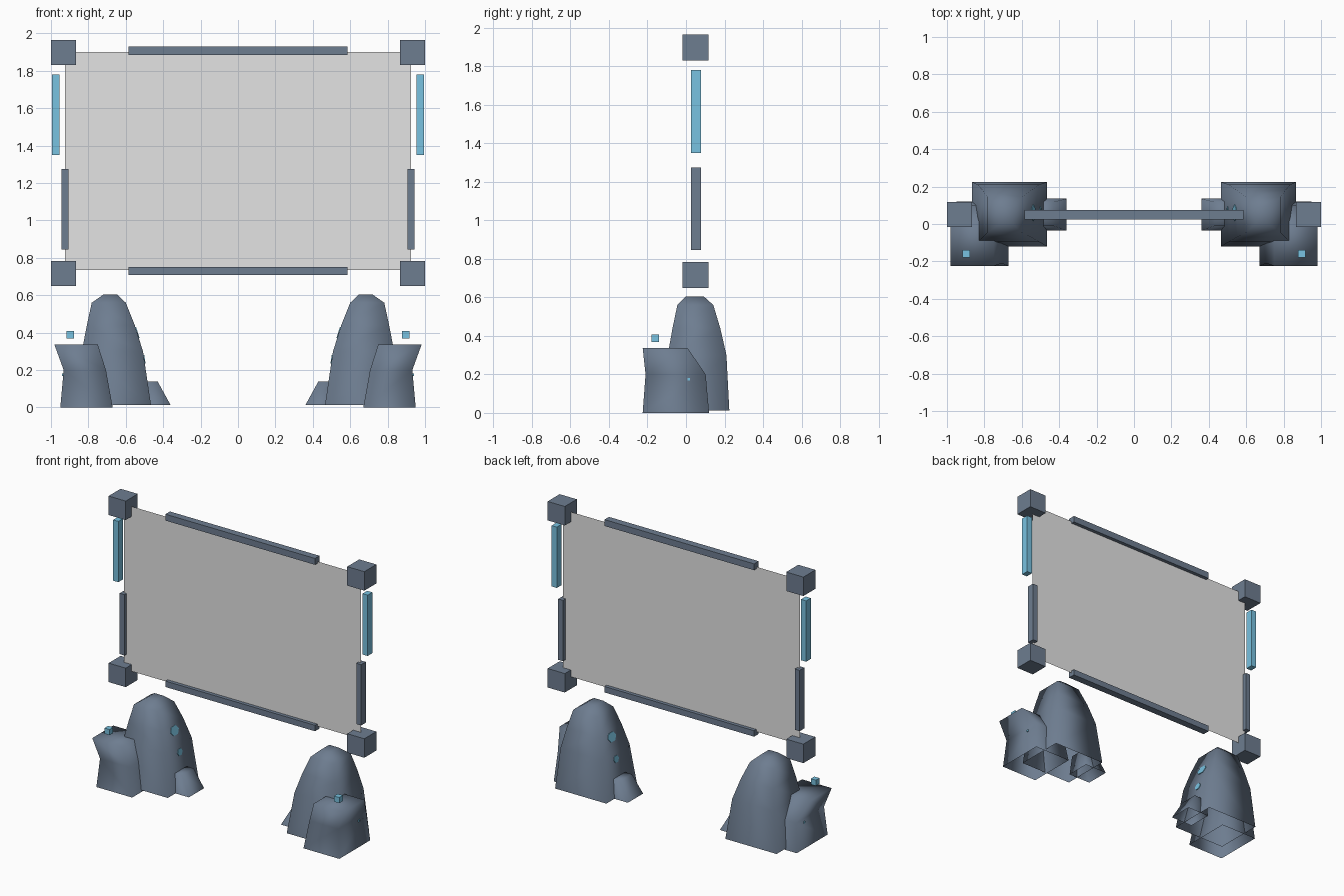
import bpy, bmesh, math
from mathutils import Matrix, Vector

if "Cube" in bpy.data.objects:
    bpy.data.objects.remove(bpy.data.objects["Cube"])


def material(name, rgb):
    m = bpy.data.materials.new(name)
    m.diffuse_color = (*rgb, 1)
    m.use_nodes = True
    m.node_tree.nodes["Principled BSDF"].inputs["Base Color"].default_value = m.diffuse_color
    return m


STONE = material("slate_stone", (0.155, 0.205, 0.28))
GLOW = material("glow_blue", (0.19, 0.54, 0.75))
SCREEN = material("screen_grey", (0.77, 0.77, 0.77))


def finish(bm, name, mat, smooth=False):
    bmesh.ops.recalc_face_normals(bm, faces=bm.faces)
    me = bpy.data.meshes.new(name)
    for f in bm.faces:
        f.smooth = smooth
    bm.to_mesh(me)
    bm.free()
    me.materials.append(mat)
    ob = bpy.data.objects.new(name, me)
    bpy.context.collection.objects.link(ob)
    return ob


def box(name, center, size, mat):
    bm = bmesh.new()
    bmesh.ops.create_cube(bm, size=1, matrix=Matrix.Translation(center) @ Matrix.Diagonal((*size, 1)))
    return finish(bm, name, mat)


def rock(name, side, rings):
    """Four-sided smooth loft, open at the bottom; ring = z, x0, x1, y0, y1."""
    bm = bmesh.new()
    loops = []
    for z, x0, x1, y0, y1 in rings:
        loops.append([bm.verts.new((side * x, y, z))
                      for x, y in ((x0, y0), (x1, y0), (x1, y1), (x0, y1))])
    for a, b in zip(loops, loops[1:]):
        for i in range(4):
            j = (i + 1) % 4
            bm.faces.new((a[i], a[j], b[j], b[i]))
    bm.faces.new(loops[-1])
    return finish(bm, name, STONE, True)


def gem(name, side, center, ry, rz, tilt):
    """Thin six-sided plate lying on the inner slope of the tall rock."""
    x, y, z = center
    bm = bmesh.new()
    bmesh.ops.create_cone(bm, cap_ends=True, segments=6, radius1=1, radius2=1, depth=1)
    # local z becomes the plate normal, pointing along x
    m = (Matrix.Translation((side * x, y, z))
         @ Matrix.Rotation(side * tilt, 4, 'Y')
         @ Matrix.Diagonal((0.009, ry, rz, 1))
         @ Matrix.Rotation(math.pi / 2, 4, 'Y'))
    bm.transform(m)
    return finish(bm, name, GLOW)


Y = 0.05  # depth of the frame plane

# screen sheet
bm = bmesh.new()
bm.faces.new([bm.verts.new((x, Y, z)) for x, z in
              ((-0.925, 0.735), (0.925, 0.735), (0.925, 1.9), (-0.925, 1.9))])
finish(bm, "screen", SCREEN)

# long rails above and below
box("top_rail", (0, Y, 1.908), (1.17, 0.05, 0.045), STONE)
box("bottom_rail", (0, Y, 0.73), (1.17, 0.05, 0.042), STONE)

for side, tag in ((-1, "left"), (1, "right")):
    # corner blocks and side bars
    box(f"upper_corner_{tag}", (side * 0.933, Y, 1.897), (0.134, 0.134, 0.134), STONE)
    box(f"lower_corner_{tag}", (side * 0.933, Y, 0.716), (0.134, 0.134, 0.134), STONE)
    box(f"glow_bar_{tag}", (side * 0.975, Y + 0.003, 1.565), (0.04, 0.052, 0.43), GLOW)
    box(f"side_bar_{tag}", (side * 0.925, Y + 0.003, 1.06), (0.038, 0.052, 0.43), STONE)

    # rock cluster
    rock(f"tall_rock_{tag}", side, [
        (0.012, 0.465, 0.866, -0.12, 0.225),
        (0.30, 0.508, 0.835, -0.095, 0.21),
        (0.44, 0.552, 0.808, -0.07, 0.178),
        (0.56, 0.60, 0.782, -0.045, 0.142),
        (0.605, 0.648, 0.718, 0.0, 0.092)])
    rock(f"front_rock_{tag}", side, [
        (0.0, 0.67, 0.95, -0.225, 0.12),
        (0.20, 0.706, 0.932, -0.21, 0.102),
        (0.337, 0.75, 0.982, -0.225, 0.008)])
    rock(f"small_rock_{tag}", side, [
        (0.012, 0.36, 0.53, -0.035, 0.135),
        (0.14, 0.43, 0.53, -0.01, 0.118)])

    # glowing details
    box(f"floating_cube_{tag}", (side * 0.898, -0.16, 0.388), (0.04, 0.04, 0.04), GLOW)
    gem(f"upper_gem_{tag}", side, (0.54, 0.06, 0.40), 0.045, 0.035, 0.31)
    gem(f"lower_gem_{tag}", side, (0.502, 0.065, 0.257), 0.028, 0.026, 0.15)
    box(f"outer_chip_{tag}", (side * 0.934, 0.015, 0.175), (0.012, 0.014, 0.014), GLOW)
